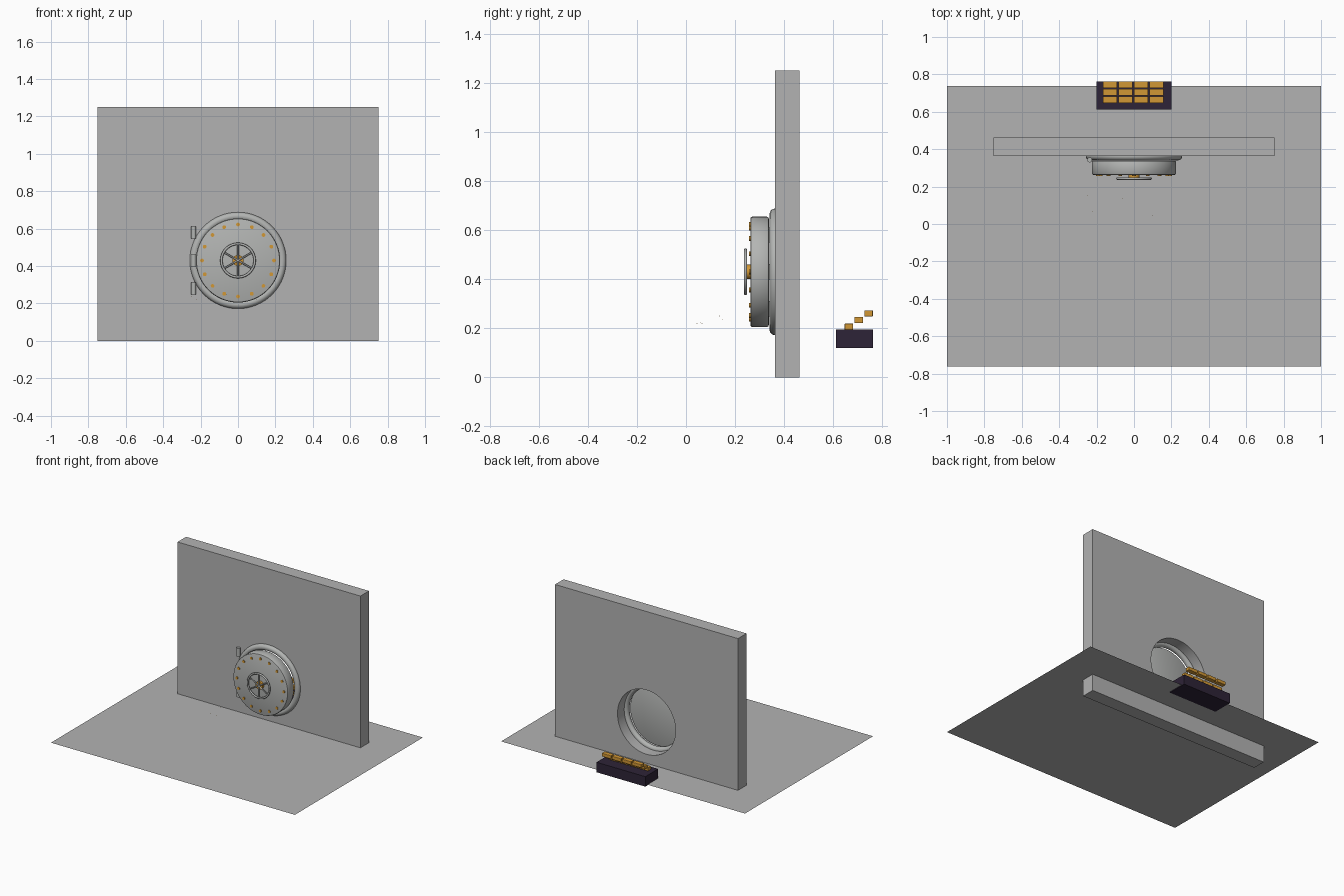
import bpy, math
from mathutils import Vector

if "Cube" in bpy.data.objects:
    bpy.data.objects.remove(bpy.data.objects["Cube"])


def material(name, r, g, b):
    m = bpy.data.materials.new(name)
    m.diffuse_color = (r, g, b, 1)
    m.use_nodes = True
    m.node_tree.nodes["Principled BSDF"].inputs["Base Color"].default_value = m.diffuse_color
    return m


GREY = material("grey_concrete", 0.45, 0.45, 0.45)
STEEL = material("steel", 0.45, 0.46, 0.45)
GOLD = material("gold", 0.64, 0.31, 0.035)
PLUM = material("dark_plum", 0.027, 0.017, 0.038)

CZ = 0.43                                   # height of the door centre
FACE_Y = 0.3625                             # front face of the wall
ALONG_Y = (math.pi / 2, 0, 0)


def finish(name, mat, smooth=True, bevel=0):
    ob = bpy.context.object
    ob.name = name
    ob.data.materials.clear()
    ob.data.materials.append(mat)
    bpy.ops.object.transform_apply(location=False, rotation=True, scale=True)
    if bevel:
        mod = ob.modifiers.new("bevel", 'BEVEL')
        mod.width, mod.segments = bevel, 2
        bpy.ops.object.modifier_apply(modifier=mod.name)
    if smooth:
        bpy.ops.object.shade_smooth_by_angle(angle=math.radians(35))
    return ob


def box(name, mat, lo, hi, bevel=0):
    lo, hi = Vector(lo), Vector(hi)
    bpy.ops.mesh.primitive_cube_add(size=1, location=(lo + hi) / 2)
    bpy.context.object.scale = hi - lo
    return finish(name, mat, False, bevel)


def cylinder(name, mat, loc, r, depth, rot=ALONG_Y, sides=32):
    bpy.ops.mesh.primitive_cylinder_add(vertices=sides, radius=r, depth=depth,
                                        location=loc, rotation=rot)
    return finish(name, mat)


def ring(name, mat, loc, major, minor, sides, tube):
    bpy.ops.mesh.primitive_torus_add(location=loc, rotation=ALONG_Y, major_radius=major,
                                     minor_radius=minor, major_segments=sides,
                                     minor_segments=tube)
    return finish(name, mat)


def lathe(name, mat, profile, sides):
    """Spin (radius, y) points about the door axis; both ends get caps."""
    verts, faces, n = [], [], len(profile)
    for i in range(sides):
        a = 2 * math.pi * i / sides
        verts += [(r * math.cos(a), y, CZ + r * math.sin(a)) for r, y in profile]
        j = (i + 1) % sides
        faces += [(i * n + k, i * n + k + 1, j * n + k + 1, j * n + k) for k in range(n - 1)]
    faces.append([i * n for i in range(sides)])
    faces.append([i * n + n - 1 for i in reversed(range(sides))])
    me = bpy.data.meshes.new(name)
    me.from_pydata(verts, [], faces)
    ob = bpy.data.objects.new(name, me)
    bpy.context.collection.objects.link(ob)
    bpy.ops.object.select_all(action='DESELECT')
    ob.select_set(True)
    bpy.context.view_layer.objects.active = ob
    bpy.ops.object.mode_set(mode='EDIT')
    bpy.ops.mesh.select_all(action='SELECT')
    bpy.ops.mesh.normals_make_consistent(inside=False)
    bpy.ops.object.mode_set(mode='OBJECT')
    return finish(name, mat)


# Floor sheet
bpy.ops.mesh.primitive_plane_add(size=1, location=(0, -0.0125, 0.125))
bpy.context.object.scale = (2, 1.5, 1)
finish("floor", GREY, False)

# Wall with a round doorway cut through it
cutter = cylinder("doorway_cutter", GREY, (0, 0.4125, CZ), 0.238, 0.3, sides=64)
wall = box("wall", GREY, (-0.75, FACE_Y, 0), (0.75, 0.4625, 1.25))
mod = wall.modifiers.new("doorway", 'BOOLEAN')
mod.operation, mod.object, mod.solver = 'DIFFERENCE', cutter, 'EXACT'
bpy.ops.object.modifier_apply(modifier=mod.name)
bpy.ops.object.shade_smooth_by_angle(angle=math.radians(35))
bpy.data.objects.remove(cutter)

# Door frame and round door with softened rims
ring("door_frame", STEEL, (0, FACE_Y, CZ), 0.236, 0.022, 64, 16)
lathe("door", STEEL, [(0.217, 0.2625), (0.222, 0.2645), (0.225, 0.270),
                      (0.225, 0.330), (0.222, 0.3355), (0.217, 0.3375)], 64)

# Bolts around the door
for i in range(16):
    a = 2 * math.pi * i / 16
    cylinder("bolt", GOLD, (0.1925 * math.cos(a), 0.2635, CZ + 0.1925 * math.sin(a)),
             0.010, 0.012, sides=12)

# Hand wheel with hub and six spokes
WHEEL_Y = 0.2425
ring("wheel_rim", STEEL, (0, WHEEL_Y, CZ), 0.089, 0.0065, 48, 12)
cylinder("wheel_hub", GOLD, (0, 0.2555, CZ), 0.029, 0.022)
for i in range(3):
    cylinder("wheel_spoke", STEEL, (0, WHEEL_Y, CZ), 0.0045, 0.178,
             rot=(0, i * math.pi / 3, 0), sides=12)

# Hinge barrels
for z in (0.28, CZ, 0.58):
    cylinder("hinge", STEEL, (-0.237, 0.343, z), 0.0135, 0.0625, rot=(0, 0, 0), sides=24)

# Plinth with stepped rows of gold bars
box("plinth", PLUM, (-0.2, 0.6125, 0.12), (0.2, 0.7625, 0.194))
for row in range(3):
    for col in range(4):
        x, y, z = -0.128 + 0.0827 * col, 0.664 + 0.0403 * row, 0.2065 + 0.027 * row
        box("gold_bar", GOLD, (x - 0.0375, y - 0.0175, z - 0.0125),
            (x + 0.0375, y + 0.0175, z + 0.0125), bevel=0.003)

# Dust specks floating before the door
for p in ((-0.27, 0.06, 0.225), (-0.22, 0.065, 0.22), (-0.06, 0.135, 0.25),
          (0.10, 0.045, 0.22), (-0.25, 0.15, 0.235)):
    bpy.ops.mesh.primitive_ico_sphere_add(subdivisions=1, radius=0.0015, location=p)
    finish("dust_speck", GOLD)
